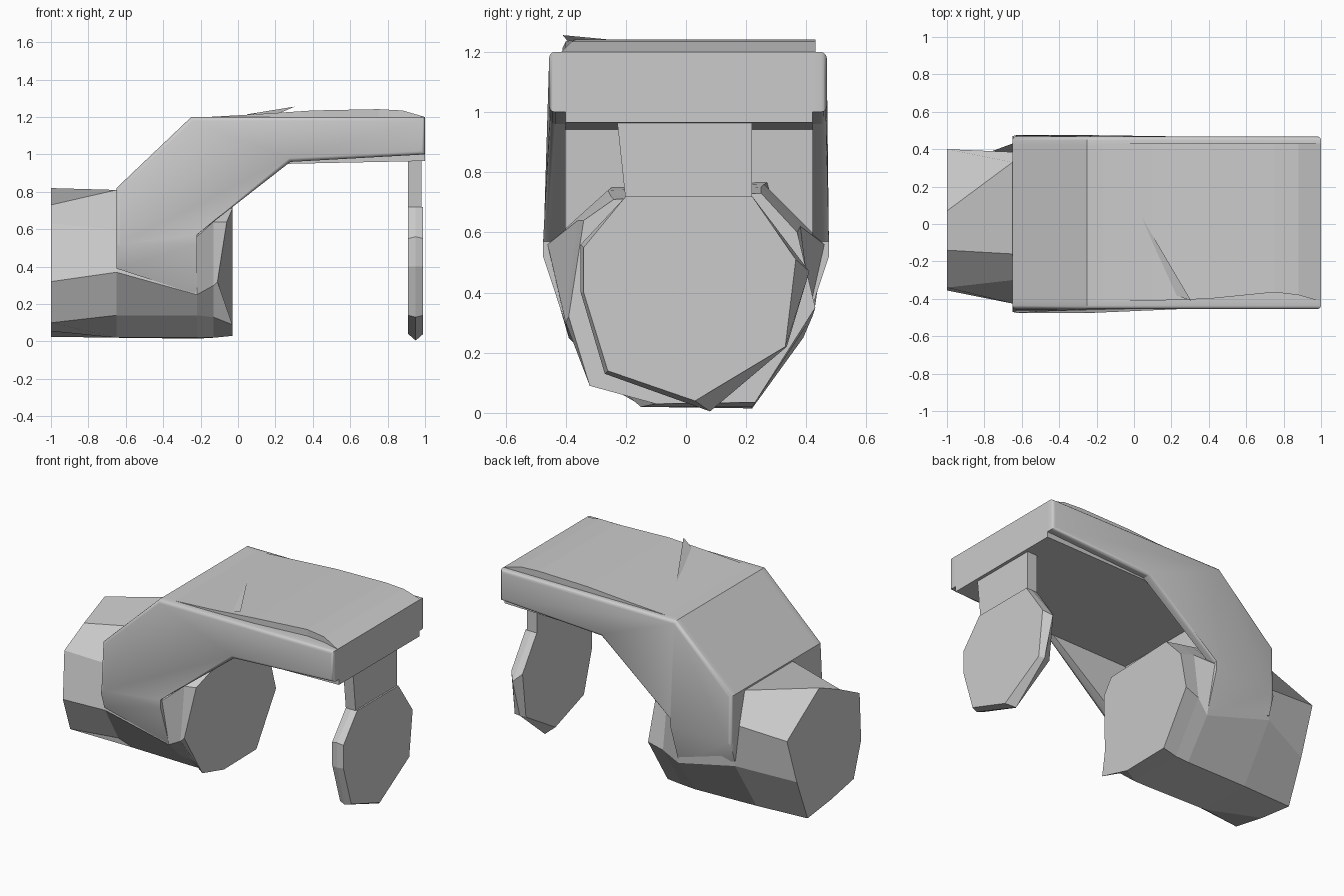
import bpy, bmesh

cube = bpy.data.objects.get("Cube")
if cube:
    bpy.data.objects.remove(cube, do_unlink=True)

grey = bpy.data.materials.new("plain_grey")
grey.use_nodes = True
grey.diffuse_color = (0.6, 0.6, 0.6, 1)
grey.node_tree.nodes["Principled BSDF"].inputs["Base Color"].default_value = (0.6, 0.6, 0.6, 1)


def finish(name, bm, smooth=False):
    bmesh.ops.recalc_face_normals(bm, faces=bm.faces)
    mesh = bpy.data.meshes.new(name)
    bm.to_mesh(mesh)
    bm.free()
    mesh.materials.append(grey)
    obj = bpy.data.objects.new(name, mesh)
    bpy.context.collection.objects.link(obj)
    if smooth:
        bpy.ops.object.select_all(action="DESELECT")
        obj.select_set(True)
        bpy.context.view_layer.objects.active = obj
        bpy.ops.object.shade_smooth_by_angle(angle=0.6)
    return obj


def loft(sections):
    """Skin matching rings of points and cap both ends."""
    bm = bmesh.new()
    rings = [[bm.verts.new(p) for p in ring] for ring in sections]
    for a, b in zip(rings, rings[1:]):
        for i in range(len(a)):
            j = (i + 1) % len(a)
            bm.faces.new((a[i], a[j], b[j], b[i]))
    bm.faces.new(rings[0])
    bm.faces.new(rings[-1])
    return bm


def along_y(profile, y0, y1):
    return loft([[(x, y, z) for x, z in profile] for y in (y0, y1)])


def along_x(stations):
    return loft([[(x, y, z) for y, z in ring] for x, ring in stations])


# Bent cover: solid roof between two deeper side walls
roof = [(-.65, .82), (-.25, 1.2), (1, 1.2), (1, .965), (.28, .95),
        (-.27, .94), (-.29, .5), (-.65, .42)]
finish("cover_roof", along_y(roof, -.4, .42))

wall = [(-.65, .82), (-.25, 1.2), (1, 1.2), (1, 1), (.28, .96),
        (-.22, .57), (-.22, .25), (-.65, .39)]
for name, inner, outer in (("front_side_wall", -.4, -.455), ("back_side_wall", .42, .468)):
    bm = along_y(wall, inner, outer)
    bmesh.ops.bisect_plane(bm, geom=bm.verts[:] + bm.edges[:] + bm.faces[:],
                           plane_co=(0, 0, .52), plane_no=(0, 0, 1))
    rim = [e for e in bm.edges if all(abs(v.co.y - outer) < .001 for v in e.verts)
           and max(v.co.z for v in e.verts) > .8]
    # The wall bulges at mid height, then tucks in against the drum
    side = 1 if outer > 0 else -1
    for v in bm.verts:
        if v.co.z < .6:
            reach = .475 - max(0, .52 - v.co.z) * .33
            if abs(v.co.y - outer) < .001:
                v.co.y = side * reach
            else:
                v.co.y = side * min(abs(inner), reach - .04)
    bmesh.ops.bevel(bm, geom=rim, offset=.02, segments=3, profile=.5, affect="EDGES")
    finish(name, bm, True)

# Slightly crowned top sheet
crown = [(-.25, 1.195), (.1, 1.215), (.4, 1.235), (.75, 1.242), (.88, 1.235), (1, 1.2)]
front_edge = (-.41, -.41, -.4, -.365, -.38, -.415)
finish("top_sheet", loft([
    [(x, y, 1.19), (x, y, z), (x, .43, z), (x, .43, 1.19)]
    for (x, z), y in zip(crown, front_edge)]))

# Creased fold standing on the top sheet
bm = bmesh.new()
fold = [bm.verts.new(p) for p in
        ((.04, .04, 1.213), (.22, -.38, 1.22), (.305, -.41, 1.256), (.17, -.2, 1.222))]
for a, b, c in ((0, 1, 2), (0, 2, 3), (1, 2, 3), (0, 1, 3)):
    bm.faces.new((fold[a], fold[b], fold[c]))
finish("top_fold", bm)

# Faceted drum, flaring to meet the side walls before its inner end
cap = [(.07, .82), (-.14, .73), (-.34, .63), (-.355, .32), (-.28, .1),
       (-.05, .055), (.19, .025), (.3, .3), (.4, .6)]
middle = [(.33, .81), (-.16, .81), (-.3, .6), (-.425, .37), (-.29, .14),
          (-.14, .02), (.21, .02), (.43, .36), (.385, .6)]
flare = [(.26, .76), (-.26, .74), (-.46, .56), (-.39, .25), (-.28, .14),
         (-.15, .02), (.22, .015), (.39, .25), (.46, .56)]
waist = [(.25, .75), (-.25, .72), (-.36, .64), (-.4, .3), (-.28, .13),
         (-.15, .02), (.22, .02), (.42, .32), (.38, .62)]
# The front edge of the inner end is chipped back
end = [(-.03, .25, .73), (-.03, -.24, .71), (-.06, -.34, .64), (-.11, -.39, .32),
       (-.03, -.32, .09), (-.03, -.1, .03), (-.03, .23, .035), (-.03, .43, .35),
       (-.04, .37, .6)]
stations = [(-1, cap), (-.65, middle), (-.22, flare), (-.13, waist)]
finish("faceted_drum", loft([[(x, y, z) for y, z in ring] for x, ring in stations] + [end]))

# Thin hanging plate with a wider waist and a neck
plate = [(-.2, .72), (.22, .72), (.365, .51), (.33, .22), (.03, .04),
         (-.26, .14), (-.34, .4), (-.34, .55)]
rim = [(-.2, .72), (.22, .72), (.41, .47), (.335, .22), (.08, .005),
       (-.27, .13), (-.35, .4), (-.35, .56)]
finish("hanging_plate", along_x([(.91, plate), (.95, rim), (.99, plate)]))

neck = [(-.23, .98), (.22, .98), (.22, .7), (-.2, .7)]
finish("plate_neck", along_x([(.91, neck), (.98, neck)]))
